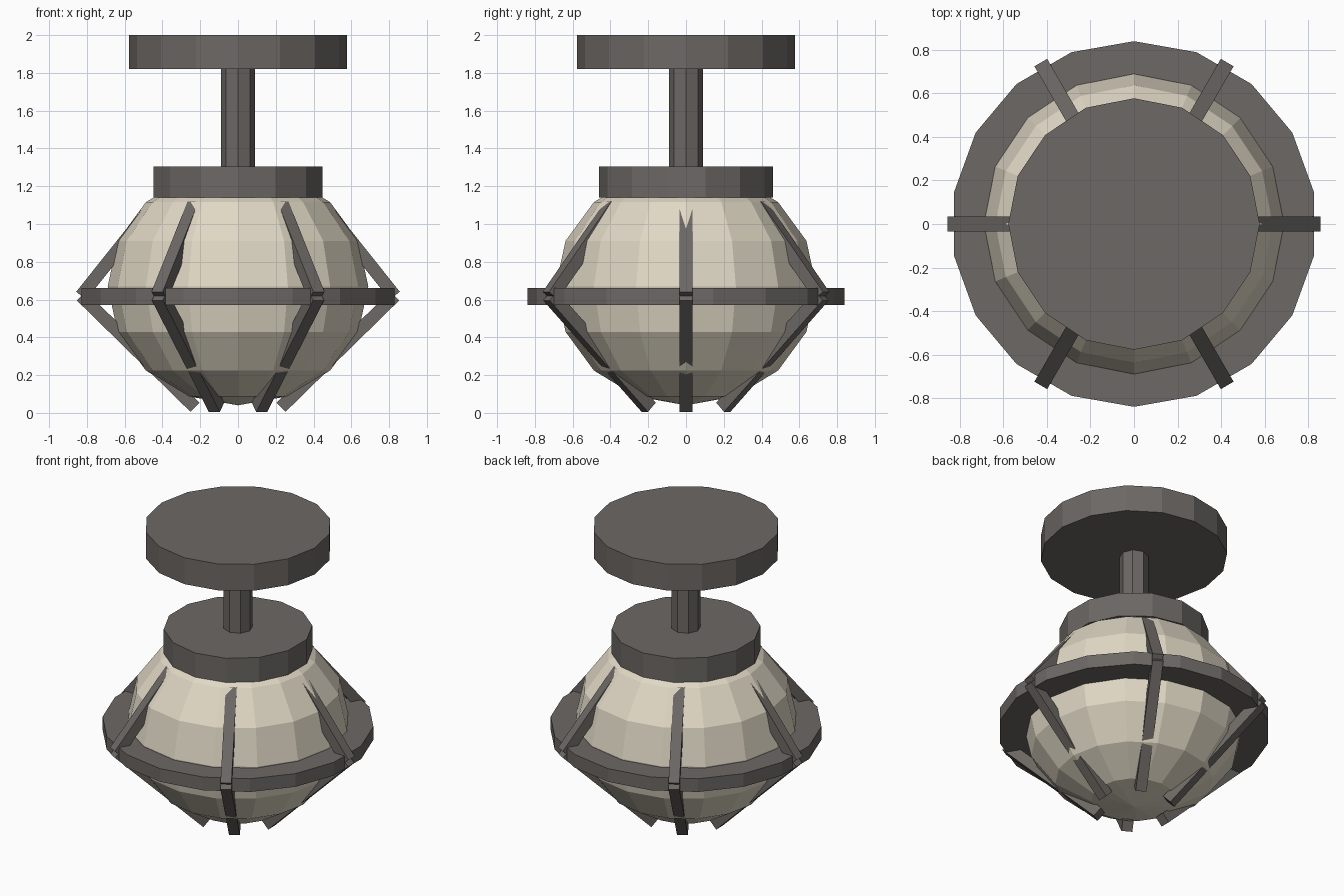
import bpy
import bmesh
from math import pi, sin, cos
from mathutils import Matrix, Vector

old = bpy.data.objects.get("Cube")
if old:
    bpy.data.objects.remove(old, do_unlink=True)


def make_material(name, rgb):
    mat = bpy.data.materials.new(name)
    mat.use_nodes = True
    colour = (*rgb, 1.0)
    mat.diffuse_color = colour
    mat.node_tree.nodes["Principled BSDF"].inputs["Base Color"].default_value = colour
    return mat


metal = make_material("dark grey metal", (0.15, 0.138, 0.128))
glass = make_material("cream glass", (0.75, 0.69, 0.56))


def finish(bm, name, mat):
    bmesh.ops.recalc_face_normals(bm, faces=bm.faces)
    mesh = bpy.data.meshes.new(name)
    bm.to_mesh(mesh)
    bm.free()
    mesh.materials.append(mat)
    obj = bpy.data.objects.new(name, mesh)
    bpy.context.collection.objects.link(obj)
    return obj


def prism(name, radius, sides, bottom, top, mat):
    """Upright cylinder with a corner on the +y axis."""
    bm = bmesh.new()
    bmesh.ops.create_cone(
        bm, cap_ends=True, segments=sides, radius1=radius, radius2=radius,
        depth=top - bottom, matrix=Matrix.Translation((0, 0, (top + bottom) / 2)))
    return finish(bm, name, mat)


def band(name, inner, outer, sides, bottom, top, mat):
    """Faceted hoop with a rectangular section."""
    bm = bmesh.new()
    section = [(inner, bottom), (outer, bottom), (outer, top), (inner, top)]
    loops = []
    for i in range(sides):
        a = pi / 2 + 2 * pi * i / sides
        loops.append([bm.verts.new((r * cos(a), r * sin(a), z)) for r, z in section])
    for i in range(sides):
        here, after = loops[i], loops[(i + 1) % sides]
        for j in range(4):
            k = (j + 1) % 4
            bm.faces.new((here[j], after[j], after[k], here[k]))
    return finish(bm, name, mat)


def strut(name, start, end, width, angle, mat):
    """Square bar between two (radius, height) points, turned about z."""
    a, b = (Vector((r, 0, z)) for r, z in (start, end))
    along = b - a
    turn = along.to_track_quat('X', 'Y').to_matrix().to_4x4()
    # keep the bar's sides parallel to its radial plane
    x_axis = along.normalized()
    y_axis = Vector((0, 1, 0))
    z_axis = x_axis.cross(y_axis)
    turn = Matrix((x_axis, y_axis, z_axis)).transposed().to_4x4()
    bm = bmesh.new()
    bmesh.ops.create_cube(bm, size=1, matrix=(
        Matrix.Rotation(angle, 4, 'Z') @ Matrix.Translation((a + b) / 2) @ turn
        @ Matrix.Diagonal((along.length, width, width, 1))))
    return finish(bm, name, mat)


# Ceiling plate, stem and collar
prism("ceiling_plate", 0.578, 16, 1.82, 2.0, metal)
prism("stem", 0.09, 8, 1.29, 1.83, metal)
prism("collar", 0.46, 14, 1.14, 1.305, metal)

# Slightly squashed faceted globe
bm = bmesh.new()
bmesh.ops.create_uvsphere(
    bm, u_segments=16, v_segments=8, radius=1,
    matrix=Matrix.Translation((0, 0, 0.67)) @ Matrix.Diagonal((0.69, 0.69, 0.63, 1)))
finish(bm, "globe", glass)

# Hoop around the globe
band("hoop", 0.65, 0.84, 18, 0.572, 0.662, metal)

# Six pairs of cage bars meeting at the hoop
joint = (0.83, 0.62)
for i in range(6):
    angle = i * pi / 3
    strut(f"upper_bar_{i + 1}", joint, (0.45, 1.097), 0.068, angle, metal)
    strut(f"lower_bar_{i + 1}", joint, (0.228, 0.03), 0.068, angle, metal)
